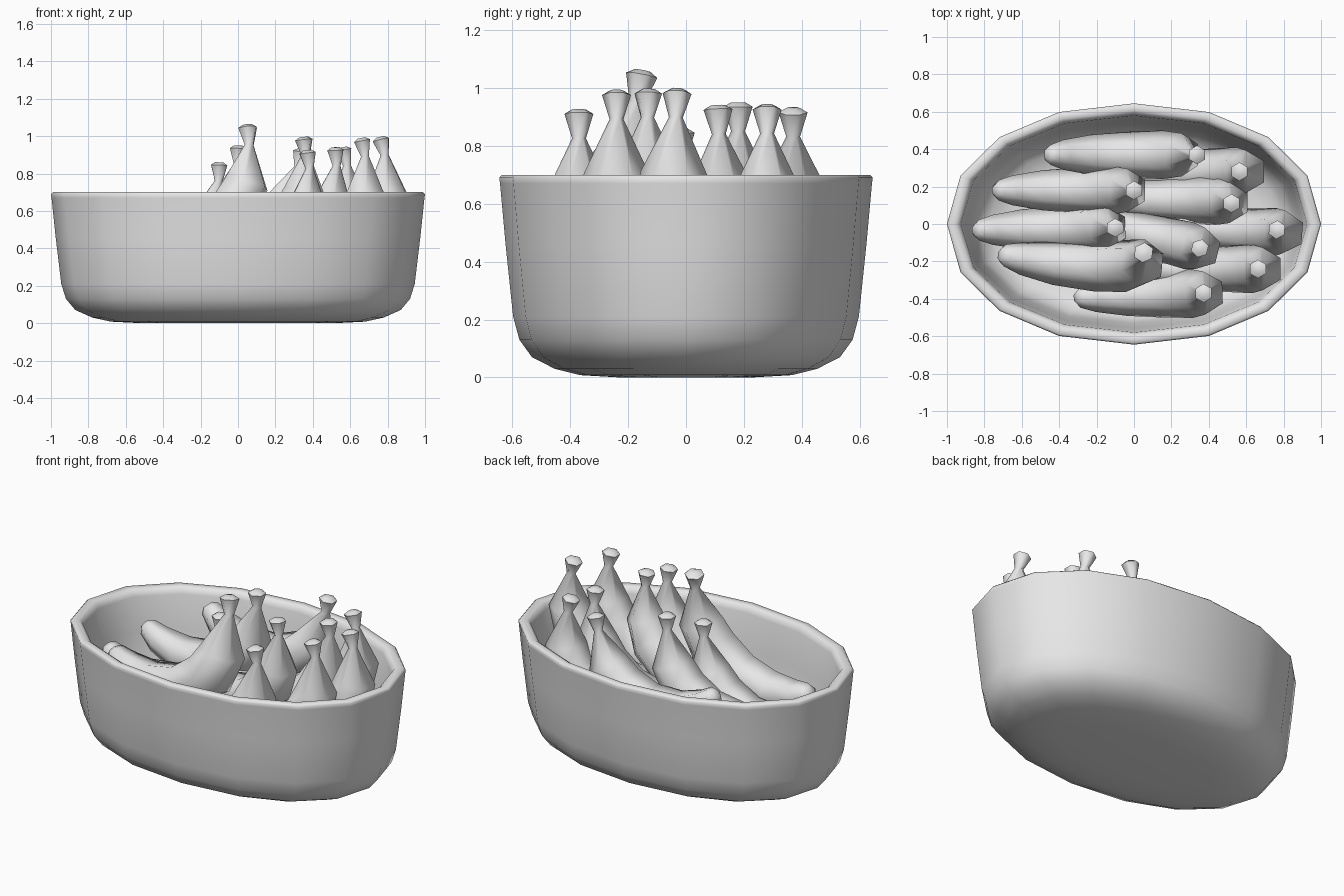
import bpy, bmesh, math
from mathutils import Matrix, Vector

cube = bpy.data.objects.get("Cube")
if cube:
    bpy.data.objects.remove(cube, do_unlink=True)

grey = bpy.data.materials.new("plain_grey")
grey.use_nodes = True
grey.diffuse_color = (0.8, 0.8, 0.8, 1)
grey.node_tree.nodes["Principled BSDF"].inputs["Base Color"].default_value = (0.8, 0.8, 0.8, 1)


def loft(name, rings, smooth_angle):
    """Skin a list of closed rings, cap both ends and shade smooth."""
    bm = bmesh.new()
    loops = [[bm.verts.new(p) for p in ring] for ring in rings]
    n = len(loops[0])
    for a, b in zip(loops, loops[1:]):
        for i in range(n):
            j = (i + 1) % n
            bm.faces.new((a[i], a[j], b[j], b[i]))
    bm.faces.new(loops[0][::-1])
    bm.faces.new(loops[-1])
    bmesh.ops.recalc_face_normals(bm, faces=bm.faces)
    mesh = bpy.data.meshes.new(name)
    bm.to_mesh(mesh)
    bm.free()
    mesh.materials.append(grey)
    obj = bpy.data.objects.new(name, mesh)
    bpy.context.collection.objects.link(obj)
    bpy.ops.object.select_all(action="DESELECT")
    obj.select_set(True)
    bpy.context.view_layer.objects.active = obj
    bpy.ops.object.shade_smooth_by_angle(angle=math.radians(smooth_angle))
    return obj


# Oval basin: (inset from the outer edge, height), outside up and inside down
basin_profile = [
    (0.48, 0), (0.32, 0.008), (0.22, 0.03), (0.13, 0.07), (0.08, 0.13),
    (0.055, 0.21), (0.025, 0.46), (0.003, 0.67), (0, 0.69), (0.01, 0.7),
    (0.045, 0.7), (0.065, 0.688), (0.075, 0.66), (0.1, 0.46), (0.13, 0.24),
    (0.16, 0.16), (0.22, 0.11), (0.32, 0.085), (0.48, 0.075),
]


def bulge(v):
    """Push an ellipse coordinate slightly outward, keeping its sign."""
    return math.copysign(abs(v) ** 0.95, v)


def oval(inset, z, sides=16):
    angles = [math.tau * i / sides for i in range(sides)]
    return [((1 - inset) * bulge(math.cos(a)),
             (0.645 - 0.87 * inset) * bulge(math.sin(a)), z) for a in angles]


loft("basin", [oval(*p) for p in basin_profile], 65)

# Banana spine from the stem top to the tip: (along, height, radius)
spine = [
    (0, 0, 0.025), (0, -0.015, 0.05), (0, -0.1, 0.024),
    (-0.03, -0.29, 0.115), (-0.11, -0.42, 0.13), (-0.28, -0.515, 0.123),
    (-0.48, -0.525, 0.107), (-0.64, -0.475, 0.08), (-0.715, -0.425, 0.055),
    (-0.735, -0.41, 0.03),
]


def banana_rings(sides=6):
    pts = [Vector((u, 0, w)) for u, w, _ in spine]
    rings = []
    for k, p in enumerate(pts):
        tangent = (pts[min(k + 1, len(pts) - 1)] - pts[max(k - 1, 0)]).normalized()
        across = Vector((0, 1, 0))
        normal = tangent.cross(across)
        r = spine[k][2]
        rings.append([p + r * (across * math.cos(t) + normal * math.sin(t))
                      for t in (math.tau * i / sides for i in range(sides))])
    return rings


# Stem top position, then yaw, tip-down pitch and sideways roll in degrees, then size
bananas = [
    (0.34, 0.37, 0.93, 0, -11, 0, 1),
    (0.0, 0.18, 0.95, 0, -1, 0, 1),
    (-0.1, -0.02, 0.86, 1, -2, 0, 1),
    (0.05, -0.15, 1.06, -6, 6, -10, 1.1),
    (0.56, 0.28, 0.94, 0, 13, 0, 1),
    (0.52, 0.11, 0.94, 0, 4, 2, 1),
    (0.76, -0.03, 0.995, -4, 14, -2, 1),
    (0.35, -0.13, 0.995, -14, 7, 0, 0.98),
    (0.66, -0.24, 0.99, 0, 11, 0, 1),
    (0.37, -0.37, 0.925, 2, 7, 0, 1),
]
for x, y, z, yaw, pitch, roll, size in bananas:
    banana = loft("banana", banana_rings(), 62)
    turn = (Matrix.Rotation(math.radians(yaw), 4, "Z")
            @ Matrix.Rotation(math.radians(roll), 4, "X")
            @ Matrix.Rotation(-math.radians(pitch), 4, "Y"))
    banana.matrix_world = Matrix.Translation((x, y, z)) @ turn @ Matrix.Scale(size, 4)
